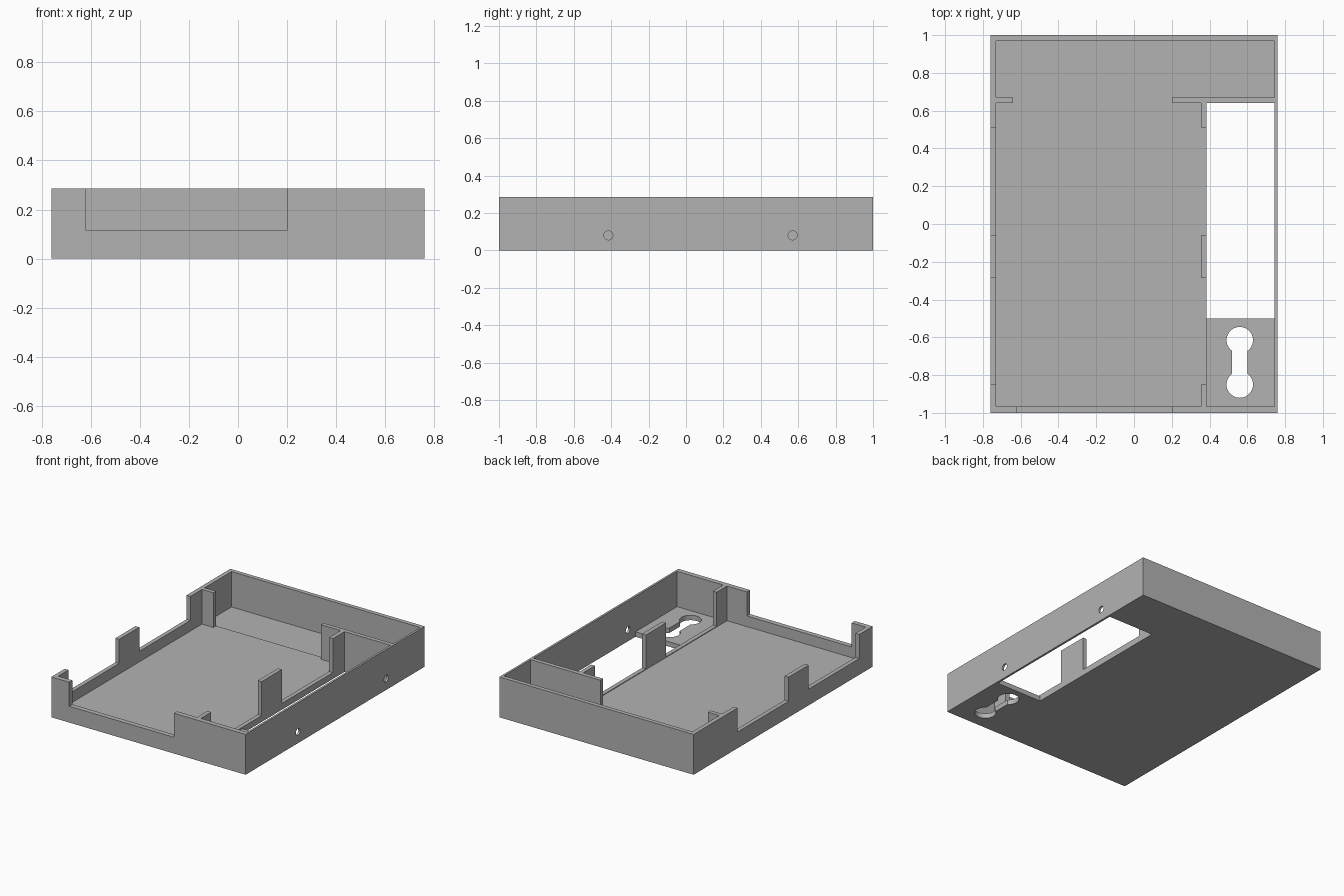
import bpy
import math

cube = bpy.data.objects.get("Cube")
if cube:
    bpy.data.objects.remove(cube, do_unlink=True)

TOP = 0.285         # rim height
LOW = 0.115         # lowered rim height
FLOOR = 0.035
OVER = 0.4          # cutters reach past the rim

grey = bpy.data.materials.new("plain_grey")
grey.use_nodes = True
colour = (0.45, 0.45, 0.45, 1)
grey.diffuse_color = colour
grey.node_tree.nodes["Principled BSDF"].inputs["Base Color"].default_value = colour


def box(name, x0, x1, y0, y1, z0, z1=OVER):
    bpy.ops.mesh.primitive_cube_add(
        size=1, location=((x0 + x1) / 2, (y0 + y1) / 2, (z0 + z1) / 2))
    ob = bpy.context.object
    ob.name = name
    ob.scale = (x1 - x0, y1 - y0, z1 - z0)
    bpy.ops.object.transform_apply(location=True, rotation=False, scale=True)
    return ob


def cylinder(name, radius, depth, location, tilt=0):
    bpy.ops.mesh.primitive_cylinder_add(
        vertices=40, radius=radius, depth=depth, location=location,
        rotation=(0, tilt, 0))
    ob = bpy.context.object
    ob.name = name
    return ob


def cut(body, cutter):
    cutter.hide_render = True
    mod = body.modifiers.new("cut", "BOOLEAN")
    mod.operation = "DIFFERENCE"
    mod.solver = "EXACT"
    mod.object = cutter
    bpy.context.view_layer.objects.active = body
    bpy.ops.object.modifier_apply(modifier=mod.name)
    bpy.data.objects.remove(cutter, do_unlink=True)


# Solid block that becomes the tray
tray = box("tray_body", -0.76, 0.76, -1, 1, 0, TOP)
tray.data.materials.append(grey)

# Three compartments: back, main and side
cut(tray, box("back_pocket", -0.73, 0.745, 0.67, 0.97, FLOOR))
cut(tray, box("main_pocket", -0.73, 0.355, -0.965, 0.64, 0.04))
cut(tray, box("side_pocket", 0.385, 0.745, -0.965, 0.64, FLOOR))

# Wide passage through the back partition
cut(tray, box("passage", -0.64, 0.20, 0.60, 0.70, 0.04))

# Lowered front rim
cut(tray, box("front_notch", -0.62, 0.20, -1.1, -0.94, LOW))

# Gaps in the left rim and the inner partition leave upright tabs
for y0, y1 in ((-0.85, -0.285), (-0.06, 0.51)):
    cut(tray, box("rim_gap", -0.9, -0.70, y0, y1, LOW))
    cut(tray, box("partition_gap", 0.33, 0.41, y0, y1, 0.045))

# Window through the side compartment floor
cut(tray, box("floor_window", 0.385, 0.745, -0.5, 0.64, -0.1))

# Hanging slot with a round hole at each end
cut(tray, box("slot", 0.52, 0.60, -0.85, -0.615, -0.1, 0.2))
for y in (-0.85, -0.615):
    cut(tray, cylinder("slot_end", 0.07, 0.4, (0.56, y, 0)))

# Small screw holes in the side wall
for y in (-0.415, 0.57):
    cut(tray, cylinder("screw_hole", 0.024, 0.1, (0.755, y, 0.08), math.pi / 2))

for poly in tray.data.polygons:
    poly.material_index = 0
    poly.use_smooth = False
